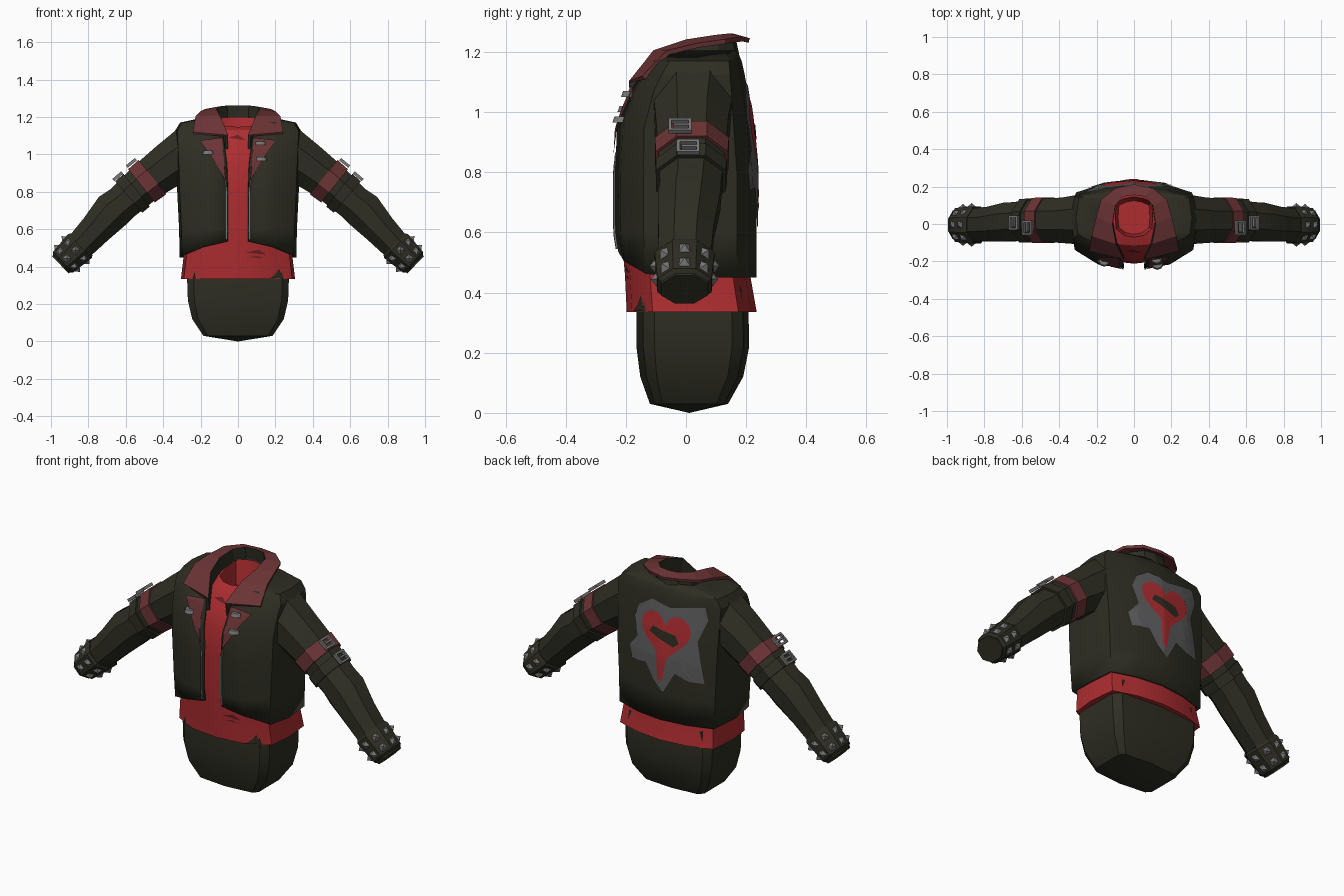
import bpy, bmesh, math
from mathutils import Vector, Matrix
from mathutils.bvhtree import BVHTree

if "Cube" in bpy.data.objects:
    bpy.data.objects.remove(bpy.data.objects["Cube"])


def material(name, *rgb):
    m = bpy.data.materials.new(name)
    m.use_nodes = True
    m.diffuse_color = (*rgb, 1)
    m.node_tree.nodes["Principled BSDF"].inputs["Base Color"].default_value = (*rgb, 1)
    return m


OLIVE = material("dark olive", .027, .027, .017)
RED = material("red", .42, .026, .03)
DARK_RED = material("dark red", .14, .013, .016)
MAROON = material("maroon", .15, .034, .036)
GREY = material("patch grey", .11, .11, .115)
STEEL = material("steel", .19, .19, .19)


def finish(name, bm, mats, fix=True, smooth=0, thick=0, offset=-1):
    if fix:
        bmesh.ops.recalc_face_normals(bm, faces=bm.faces[:])
    me = bpy.data.meshes.new(name)
    bm.to_mesh(me)
    bm.free()
    for m in mats:
        me.materials.append(m)
    ob = bpy.data.objects.new(name, me)
    bpy.context.collection.objects.link(ob)
    if smooth:
        bpy.ops.object.select_all(action='DESELECT')
        ob.select_set(True)
        bpy.context.view_layer.objects.active = ob
        bpy.ops.object.shade_smooth_by_angle(angle=math.radians(smooth))
    if thick:
        mod = ob.modifiers.new("thickness", 'SOLIDIFY')
        mod.thickness, mod.offset = thick, offset
    return ob


def loft(rings, closed=True, caps=True):
    bm = bmesh.new()
    rows = [[bm.verts.new(p) for p in ring] for ring in rings]
    n = len(rows[0])
    for a, b in zip(rows, rows[1:]):
        for i in range(n if closed else n - 1):
            j = (i + 1) % n
            bm.faces.new((a[i], a[j], b[j], b[i]))
    if caps:
        bm.faces.new(rows[0][::-1])
        bm.faces.new(rows[-1])
    return bm


# Body cross-sections: half outlines as fractions of width and depth
BODY = [(0, 0), (.5, .04), (.95, .2), (1, .5), (.95, .86), (.5, .96), (0, 1)]
HIP = [(0, 0), (.87, .06), (1, .16), (1, .85), (.87, .95), (0, 1)]


def ring(shape, z, hx, yf, yb, gap=0, tilt=0):
    half = []
    for fx, fy in shape:
        x = gap + (hx - gap) * fx if fy < .3 else hx * fx
        y = yf + (yb - yf) * fy
        half.append(Vector((x, y, z + tilt * y)))
    back = [Vector((-p.x, p.y, p.z)) for p in reversed(half[:-1])]
    return half + (back if gap else back[:-1])


# Hips
hips = loft([ring(HIP, *r) for r in (
    (.03, .185, -.12, .14), (.12, .245, -.152, .19), (.22, .268, -.165, .21),
    (.33, .272, -.165, .208), (.42, .26, -.16, .2))])
bmesh.ops.poke(hips, faces=[f for f in hips.faces if len(f.verts) > 4 and f.calc_center_median().z < .1])
for v in hips.verts:
    if len(v.link_faces) > 5 and v.co.z < .1:
        v.co.z = 0
finish("hips", hips, [OLIVE], smooth=25)

# Shirt, with a neckline and a hollow neck
shirt = loft([ring(BODY, *r) for r in (
    (.335, .305, -.197, .235), (.46, .29, -.203, .213), (.56, .293, -.212, .21),
    (.8, .3, -.212, .21), (.95, .305, -.205, .2), (1.06, .31, -.165, .185),
    (1.13, .26, -.115, .17), (1.165, .1, -.07, .145, 0, .25), (1.06, .085, -.055, .125))])
bmesh.ops.recalc_face_normals(shirt, faces=shirt.faces[:])
shirt_tree = BVHTree.FromBMesh(shirt)
finish("shirt", shirt, [RED], smooth=25)

# Jacket body, open at the front with a raised front hem
rings = [ring(BODY, *r) for r in (
    (.45, .312, -.225, .235, .055), (.6, .315, -.236, .235, .055), (.8, .325, -.236, .235, .055),
    (.95, .33, -.229, .222, .06), (1.07, .335, -.185, .205, .075), (1.125, .337, -.15, .195, .085),
    (1.17, .31, -.115, .185, .1), (1.205, .15, -.075, .17, .11))]
for k, dz in ((0, .085), (1, .055), (2, .012)):
    rings[0][k].z += dz
    rings[0][-1 - k].z += dz
jacket = loft(rings, closed=False, caps=False)
jacket_tree = BVHTree.FromBMesh(jacket)
finish("jacket_body", jacket, [OLIVE], fix=False, smooth=25, thick=.015)


def surface(tree, x, z, side):
    hit, normal, _, _ = tree.ray_cast(Vector((x, side, z)), Vector((0, -side, 0)))
    if hit is None:
        hit, normal, _, _ = tree.find_nearest(Vector((x, side * .25, z)))
    if normal.y * side < 0:
        normal = -normal
    return Vector((x, hit.y, z)), normal


def plate(name, tree, outline, side, lift, mat, steps=5):
    """Thin sheet that follows the cloth under a 2D outline."""
    cx = sum(p[0] for p in outline) / len(outline)
    cz = sum(p[1] for p in outline) / len(outline)
    bm = bmesh.new()

    def vert(x, z):
        p, normal = surface(tree, x, z, side)
        return bm.verts.new(p + Vector((0, side * lift, 0)))
    # Split long outline edges so the sheet bends with the cloth
    fine = []
    for a, b in zip(outline, outline[1:] + outline[:1]):
        fine += [(a[0] + (b[0] - a[0]) * t / 3, a[1] + (b[1] - a[1]) * t / 3) for t in range(3)]
    middle, last = vert(cx, cz), None
    for k in range(1, steps + 1):
        f = k / steps
        row = [vert(cx + (x - cx) * f, cz + (z - cz) * f) for x, z in fine]
        for i in range(len(row)):
            j = (i + 1) % len(row)
            if last:
                bm.faces.new((last[i], last[j], row[j], row[i]))
            else:
                bm.faces.new((middle, row[i], row[j]))
        last = row
    bm.normal_update()
    for f in bm.faces:
        if f.normal.y * side < 0:
            f.normal_flip()
    finish(name, bm, [mat], fix=False)


# Back emblem: splash, heart, drip and slot
splash = [(.15, 1.05), (.07, 1.1), (-.05, 1.08), (-.24, 1.12), (-.26, 1.05), (-.21, .93),
          (-.25, .7), (-.17, .7), (-.09, .73), (-.02, .61), (.04, .67), (.09, .75),
          (.19, .74), (.21, .81), (.15, .88), (.18, .98)]
plate("back_splash", jacket_tree, splash, 1, .005, GREY)
heart = []
for k in range(24):
    a = math.tau * k / 24
    h = 13 * math.cos(a) - 5 * math.cos(2 * a) - 2 * math.cos(3 * a) - math.cos(4 * a)
    heart.append((-.025 + .152 * math.sin(a) ** 3, .93 + .0095 * h))
plate("back_heart", jacket_tree, heart, 1, .0075, RED)
plate("heart_drip", jacket_tree, [(.02, .82), (-.045, .82), (-.015, .67), (.01, .68)], 1, .007, RED)
plate("heart_slot", jacket_tree, [(.05, .965), (.07, .93), (-.08, .875), (-.11, .9), (-.09, .94)], 1, .0095, OLIVE)

# Shirt tears
for name, pts in (("belly_tear", [(.04, .475), (.15, .465), (.11, .49)]),
                  ("lower_tear", [(.06, .45), (.14, .445), (.1, .458)]),
                  ("chest_tear", [(-.05, 1.09), (.04, 1.075), (.0, 1.105)])):
    plate(name, shirt_tree, pts, -1, .004, DARK_RED, 3)
plate("hem_notch", shirt_tree, [(.17, .338), (.24, .338), (.22, .39), (.2, .36)], -1, .004, OLIVE, 3)

# Lapels and zips
for s, label in ((1, "left"), (-1, "right")):
    lapel = [(.085, 1.09), (.205, 1.075), (.15, 1.0), (.066, .86)]
    plate(label + "_lapel", jacket_tree, [(s * x, z) for x, z in lapel], -1, .009, MAROON)
    rows = []
    for k in range(9):
        z = .545 + .04 * k
        rows.append([surface(jacket_tree, s * x, z, -1)[0] + Vector((0, -.004, 0)) for x in (.057, .066)])
    finish(label + "_zip", loft(rows, closed=False, caps=False), [STEEL], thick=.006, offset=0)

# Badges
for name, x, z, dot in (("right_badge", -.16, 1.01, STEEL), ("upper_left_badge", .12, 1.06, STEEL),
                        ("lower_left_badge", .125, .975, RED)):
    p, n = surface(jacket_tree, x, z, -1)
    turn = n.to_track_quat('Z', 'Y').to_matrix().to_4x4()
    for part, r1, r2, depth, lift, mat in (("", .033, .026, .02, .016, STEEL), ("_centre", .014, .011, .006, .028, dot)):
        bm = bmesh.new()
        bmesh.ops.create_cone(bm, cap_ends=True, segments=10, radius1=r1, radius2=r2, depth=depth,
                              matrix=Matrix.Translation(p + n * lift) @ turn)
        finish(name + part, bm, [mat])

# Collar: fold edge and outer edge from front tip to centre back
fold = [(.06, -.19, 1.1), (.1, -.105, 1.2), (.12, 0, 1.235), (.105, .1, 1.25), (.06, .15, 1.255), (0, .16, 1.255)]
rim = [(.24, -.14, 1.115), (.225, -.06, 1.198), (.2, .04, 1.222), (.175, .13, 1.235), (.1, .19, 1.243), (0, .21, 1.238)]
stand = [(x, y + .01, z - .07) for x, y, z in fold]
full = [e + [(-x, y, z) for x, y, z in reversed(e[:-1])] for e in (stand, fold, rim)]
collar = loft(full, closed=False, caps=False)
collar.faces.ensure_lookup_table()
for f in collar.faces[:len(full[0]) - 1]:
    f.material_index = 1
finish("collar", collar, [MAROON, OLIVE], thick=.016, offset=0)

# Arm path: x, z, radius, radius in y, centre y
ARM = [(.24, 1.03, .14, .14, .025), (.36, .95, .125, .125, .02), (.49, .855, .11, .117, .02),
       (.62, .74, .1, .105, .015), (.67, .7, .107, .107, .01), (.76, .6, .09, .095, 0),
       (.85, .505, .08, .09, -.005), (.95, .41, .066, .08, -.005)]


def arm_at(s):
    """Centre, direction, outward normal and both radii at a place along the arm."""
    i = min(int(s), len(ARM) - 2)
    x, z, r, ry, cy = (a + (b - a) * (s - i) for a, b in zip(ARM[i], ARM[i + 1]))
    lo, hi = ARM[max(0, round(s) - 1)], ARM[min(len(ARM) - 1, round(s) + 1)]
    t = Vector((hi[0] - lo[0], 0, hi[1] - lo[1])).normalized()
    return Vector((x, cy, z)), t, Vector((-t.z, 0, t.x)), r, ry


def tube(name, spans, mat, side):
    rows = []
    for s, extra in spans:
        c, t, n, r, ry = arm_at(s)
        row = []
        for k in range(8):
            a = math.tau * (k + .5) / 8
            p = c + n * math.cos(a) * (r * 1.05 + extra) + Vector((0, math.sin(a) * (ry * 1.05 + extra), 0))
            row.append((p.x * side, p.y, p.z))
        rows.append(row)
    finish(name, loft(rows), [mat], smooth=35)


def frame(side, origin, a, b, c):
    m = Matrix((a, b, c)).transposed().to_4x4()
    return Matrix.Scale(-1, 4, Vector((1, 0, 0))) @ Matrix.Translation(origin) @ m if side < 0 \
        else Matrix.Translation(origin) @ m


Y = Vector((0, 1, 0))
for side, label in ((1, "left"), (-1, "right")):
    tube(label + "_sleeve", [(s, 0) for s in range(8)], OLIVE, side)
    tube(label + "_arm_band", [(1.75, .008), (2.2, .01)], MAROON, side)
    tube(label + "_arm_strap", [(2.4, .01), (2.72, .012)], OLIVE, side)
    tube(label + "_cuff", [(5.85, .004), (5.95, .013), (6.85, .012), (7, -.008)], OLIVE, side)

    # Two open buckles on the outside of the arm
    bm = bmesh.new()
    for s, dy in ((2.0, -.02), (2.56, .01)):
        c, t, n, r, ry = arm_at(s)
        at = frame(side, c + n * (r + .018) + Y * (dy - .02), t, Y, n)
        for u, v, lu, lv in ((-.026, 0, .011, .075), (.026, 0, .011, .075), (0, -.033, .05, .011),
                             (0, .033, .05, .011), (0, .008, .01, .06)):
            bmesh.ops.create_cube(bm, size=1, matrix=at @ Matrix.Translation((u, v, 0)) @ Matrix.Diagonal((lu, lv, .016, 1)))
    finish(label + "_buckles", bm, [STEEL])

    # Two rows of pyramid studs around the cuff
    bm = bmesh.new()
    for s in (6.18, 6.64):
        c, t, n, r, ry = arm_at(s)
        for k in range(8):
            a = math.tau * k / 8
            out = (n * math.cos(a) / r + Y * math.sin(a) / ry).normalized()
            p = c + (n * math.cos(a) * r + Y * math.sin(a) * ry) * .97 + out * .02
            at = frame(side, p, t, out.cross(t), out)
            bmesh.ops.create_cone(bm, cap_ends=True, segments=4, radius1=.027, radius2=0, depth=.022,
                                  matrix=at @ Matrix.Rotation(math.pi / 4, 4, 'Z'))
    finish(label + "_cuff_studs", bm, [STEEL])
